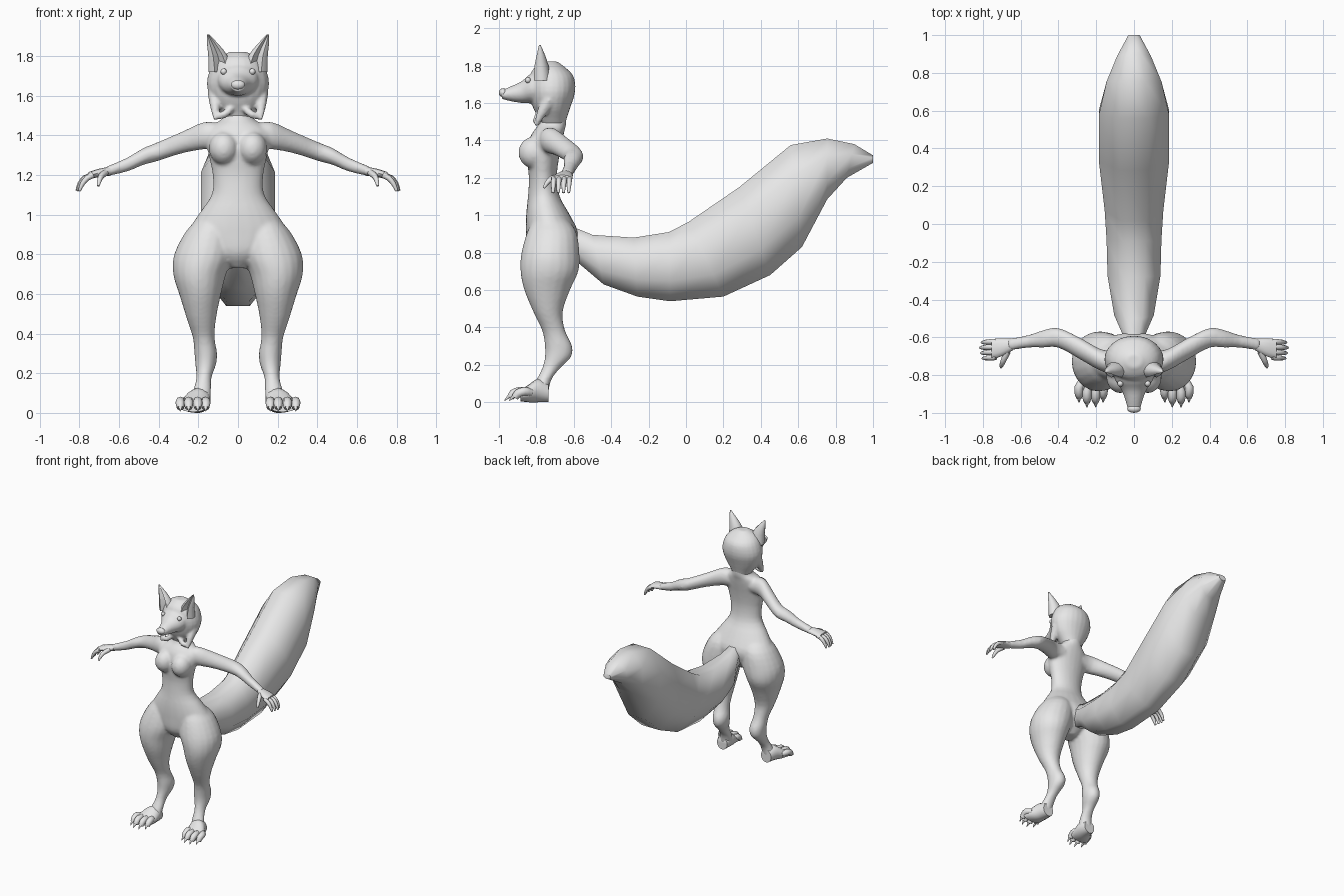
import bpy, bmesh, math
from mathutils import Vector, Matrix

if "Cube" in bpy.data.objects:
    bpy.data.objects.remove(bpy.data.objects["Cube"])

fur = bpy.data.materials.new("plain_grey")
fur.diffuse_color = (0.8, 0.8, 0.8, 1)
fur.use_nodes = True
fur.node_tree.nodes["Principled BSDF"].inputs["Base Color"].default_value = fur.diffuse_color


# A ring is (centre, half-axis u, half-axis v)
def ring_z(z, x0, x1, y0, y1):
    return (Vector(((x0 + x1) / 2, (y0 + y1) / 2, z)),
            Vector(((x1 - x0) / 2, 0, 0)), Vector((0, (y1 - y0) / 2, 0)))


def ring_x(x, y0, y1, z1, z0):
    return (Vector((x, (y0 + y1) / 2, (z0 + z1) / 2)),
            Vector((0, (y1 - y0) / 2, 0)), Vector((0, 0, (z1 - z0) / 2)))


def ring_y(y, xc, hw, z1, z0):
    return (Vector((xc, y, (z0 + z1) / 2)), Vector((hw, 0, 0)), Vector((0, 0, (z1 - z0) / 2)))


def flip(rings, s):
    m = Matrix.Diagonal((s, 1, 1))
    return [tuple(m @ v for v in r) for r in rings]


def refine(rings, k):
    """Catmull-Rom interpolation between rings."""
    out = []
    for i in range(len(rings) - 1):
        a, b, c, d = (rings[max(0, min(len(rings) - 1, i + j))] for j in (-1, 0, 1, 2))
        for s in range(k):
            t = s / k
            out.append(tuple(q + 0.5 * t * ((r - p) + t * ((2 * p - 5 * q + 4 * r - w) + t * (3 * (q - r) + w - p)))
                             for p, q, r, w in zip(a, b, c, d)))
    return out + [rings[-1]]


def loft(bm, rings, n=20, k=3, offset=0.0, cup=0.0):
    loops = []
    for c, u, v in refine(rings, k):
        loop = []
        for i in range(n):
            a = 2 * math.pi * i / n + offset
            sv = math.sin(a)
            if sv < -0.9:
                sv += cup
            loop.append(bm.verts.new(c + u * math.cos(a) + v * sv))
        loops.append(loop)
    for a, b in zip(loops, loops[1:]):
        for i in range(n):
            j = (i + 1) % n
            bm.faces.new((a[i], a[j], b[j], b[i]))
    bm.faces.new(loops[0][::-1])
    bm.faces.new(loops[-1])


def tube(bm, pts, n=8, k=2):
    """Round limb through (x, y, z, radius) points."""
    p = [Vector(q[:3]) for q in pts]
    rings = []
    for i, q in enumerate(pts):
        d = p[min(i + 1, len(p) - 1)] - p[max(i - 1, 0)]
        m = d.to_track_quat('Z', 'Y').to_matrix()
        rings.append((p[i], m.col[0] * q[3], m.col[1] * q[3]))
    loft(bm, rings, n, k)


def ball(bm, loc, size, seg=16):
    bmesh.ops.create_uvsphere(bm, u_segments=seg, v_segments=seg // 2 + 2, radius=1,
                              matrix=Matrix.Translation(loc) @ Matrix.Diagonal((*size, 1)))


def finish(name, bm, voxel=0, smooth=4, angle=60):
    bmesh.ops.recalc_face_normals(bm, faces=bm.faces)
    me = bpy.data.meshes.new(name)
    bm.to_mesh(me)
    bm.free()
    me.materials.append(fur)
    ob = bpy.data.objects.new(name, me)
    bpy.context.collection.objects.link(ob)
    bpy.ops.object.select_all(action='DESELECT')
    ob.select_set(True)
    bpy.context.view_layer.objects.active = ob
    bpy.ops.object.shade_smooth_by_angle(angle=math.radians(angle))
    if voxel:  # fuse overlapping volumes into one soft skin
        r = ob.modifiers.new("fuse", 'REMESH')
        r.mode, r.voxel_size, r.use_smooth_shade = 'VOXEL', voxel, True
        s = ob.modifiers.new("soften", 'SMOOTH')
        s.factor, s.iterations = 0.5, smooth
    return ob


# Body: torso, breasts, legs and arms
bm = bmesh.new()
torso = [(.73, .04, -.79, -.68), (.80, .16, -.845, -.60), (.90, .25, -.855, -.575),
         (1.0, .20, -.855, -.62), (1.1, .133, -.845, -.675), (1.2, .128, -.84, -.69),
         (1.3, .148, -.85, -.68), (1.4, .165, -.84, -.66), (1.45, .13, -.815, -.65),
         (1.49, .075, -.785, -.64), (1.56, .065, -.77, -.64)]
loft(bm, [ring_z(z, -w, w, a, b) for z, w, a, b in torso], 24)
leg = [(1.0, .04, .18, -.80, -.66), (.92, .02, .26, -.845, -.59), (.80, .02, .322, -.88, -.57),
       (.70, .06, .327, -.885, -.575), (.60, .085, .297, -.865, -.62), (.48, .11, .26, -.815, -.66),
       (.38, .118, .228, -.768, -.645), (.30, .105, .22, -.755, -.608), (.24, .112, .215, -.755, -.615),
       (.18, .133, .21, -.77, -.675), (.12, .135, .225, -.80, -.72), (.05, .14, .25, -.84, -.735)]
arm = [(.08, -.79, -.67, 1.46, 1.34), (.17, -.78, -.665, 1.468, 1.33), (.28, -.72, -.605, 1.42, 1.31),
       (.40, -.655, -.55, 1.368, 1.272), (.48, -.655, -.562, 1.335, 1.25), (.56, -.655, -.588, 1.288, 1.217),
       (.67, -.672, -.608, 1.24, 1.192)]
for s in (-1, 1):
    ball(bm, (s * .072, -.812, 1.335), (.075, .085, .085))
    loft(bm, flip([ring_z(*r) for r in leg], s))
    loft(bm, flip([ring_x(*r) for r in arm], s))
finish("body", bm, .011)

# Hands: palm, four bent fingers and a thumb
for s, side in ((-1, "right"), (1, "left")):
    bm = bmesh.new()
    loft(bm, flip([ring_x(.64, -.668, -.608, 1.243, 1.197), ring_x(.70, -.70, -.605, 1.232, 1.19),
                   ring_x(.755, -.715, -.61, 1.215, 1.178)], s), 12)
    for i in range(4):
        y, e = -.622 - .028 * i, .008 * abs(i - 1.2)
        tube(bm, [(s * .73, y, 1.20, .015), (s * (.775 - e), y - .002, 1.185, .014),
                  (s * (.80 - e), y - .004, 1.155, .012), (s * (.815 - e), y - .005, 1.12, .007)])
    tube(bm, [(s * .67, -.675, 1.21, .018), (s * .69, -.72, 1.195, .015),
              (s * .70, -.745, 1.17, .012), (s * .705, -.76, 1.145, .006)])
    finish(side + "_hand", bm)

    # Feet: pad, arched toes and claws
    bm = bmesh.new()
    loft(bm, flip([ring_y(-.735, .195, .045, .10, 0), ring_y(-.79, .20, .062, .125, 0),
                   ring_y(-.84, .215, .075, .095, 0), ring_y(-.885, .225, .078, .065, .005)], s), 16)
    for x, y in ((.163, -.90), (.203, -.925), (.249, -.925), (.291, -.90)):
        tube(bm, [(s * (x * .7 + .064), -.83, .05, .022), (s * x, y + .035, .058, .024),
                  (s * x, y, .045, .023), (s * x, y - .015, .024, .018)])
        tube(bm, [(s * x, y - .005, .035, .012), (s * x, y - .028, .026, .009), (s * x, y - .045, .008, .002)], 6)
    finish(side + "_foot", bm)

    # Ears: cupped at the front
    bm = bmesh.new()
    ear = [(1.72, .02, .15, -.82, -.72), (1.80, .052, .15, -.815, -.735),
           (1.86, .098, .156, -.80, -.755), (1.91, .147, .157, -.787, -.777)]
    loft(bm, flip([ring_z(*r) for r in ear], s), 12, 2, cup=.9)
    finish(side + "_ear", bm)

    # Eyes
    bm = bmesh.new()
    ball(bm, (s * .072, -.845, 1.722), (.016, .016, .016), 12)
    finish(side + "_eye", bm)

# Head: skull, muzzle and cheek tufts
bm = bmesh.new()
skull = [(1.47, .06, -.77, -.65), (1.52, .095, -.79, -.637), (1.58, .135, -.82, -.617),
         (1.66, .157, -.84, -.593), (1.74, .138, -.835, -.60), (1.79, .10, -.81, -.645),
         (1.822, .04, -.76, -.69)]
loft(bm, [ring_z(z, -w, w, a, b) for z, w, a, b in skull], 24)
muzzle = [(-.76, .12, 1.79, 1.57), (-.83, .098, 1.757, 1.597), (-.88, .066, 1.715, 1.60),
          (-.94, .044, 1.688, 1.61), (-.985, .033, 1.667, 1.622)]
loft(bm, [ring_y(y, 0, w, a, b) for y, w, a, b in muzzle], 20)
for s in (-1, 1):
    tube(bm, [(s * .115, -.73, 1.62, .04), (s * .115, -.77, 1.55, .028), (s * .115, -.805, 1.48, .009)])
    tube(bm, [(s * .115, -.79, 1.495, .016), (s * .07, -.80, 1.505, .02), (s * .03, -.79, 1.54, .016)])
finish("head", bm, .008, 3)

# Nose
bm = bmesh.new()
ball(bm, (0, -.978, 1.655), (.036, .022, .024))
finish("nose", bm)

# Tail: eight-sided brush, each ring spans a top and a bottom (y, z) point
spans = [(-.66, .93, -.66, .78, .05), (-.585, .93, -.57, .74, .062), (-.50, .895, -.44, .63, .105),
         (-.28, .88, -.26, .565, .14), (-.09, .91, -.085, .54, .145), (.015, .965, .20, .565, .155),
         (.285, 1.15, .45, .68, .186), (.56, 1.375, .62, .83, .186), (.755, 1.41, .755, 1.085, .145),
         (.90, 1.38, .86, 1.20, .09), (1.0, 1.32, 1.0, 1.28, .03)]
bm = bmesh.new()
f = 1 / math.cos(math.pi / 8)
rings = [(Vector((0, (a + c) / 2, (b + d) / 2)), Vector((w * f, 0, 0)),
          Vector((0, (a - c) / 2, (b - d) / 2)) * f) for a, b, c, d, w in spans]
loft(bm, rings, 8, 1, math.pi / 8)
finish("tail", bm)
